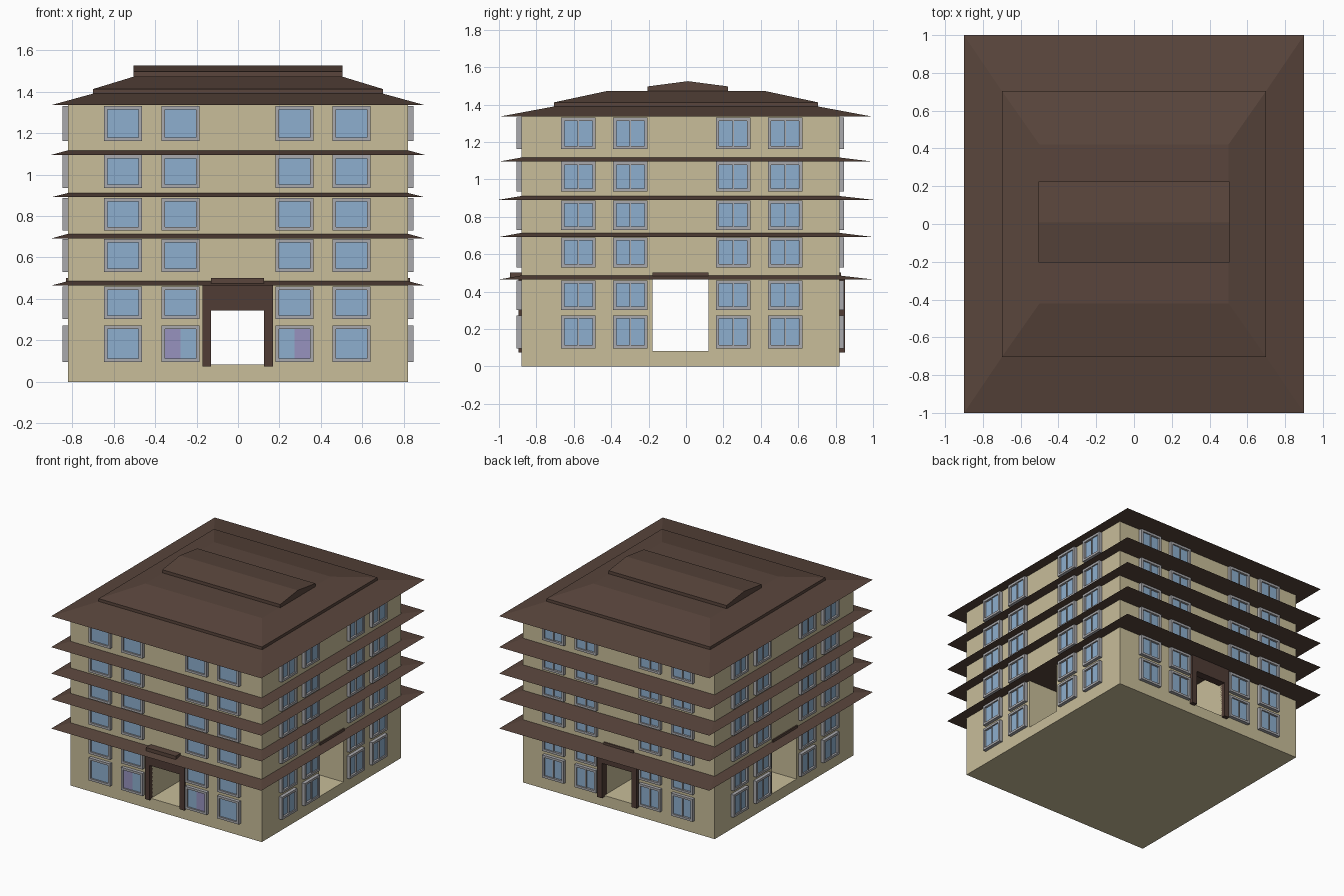
import bpy, bmesh

if "Cube" in bpy.data.objects:
    bpy.data.objects.remove(bpy.data.objects["Cube"])


def material(name, rgb):
    m = bpy.data.materials.new(name)
    m.diffuse_color = (*rgb, 1)
    m.use_nodes = True
    m.node_tree.nodes["Principled BSDF"].inputs["Base Color"].default_value = m.diffuse_color
    return m


WALL = material("wall_tan", (0.58, 0.51, 0.32))
ROOF = material("roof_brown", (0.10, 0.06, 0.045))
ARCH = material("arch_brown", (0.08, 0.045, 0.035))
FRAME = material("frame_grey", (0.40, 0.40, 0.42))
GLASS = material("glass_blue", (0.27, 0.43, 0.62))
CURTAIN = material("curtain_purple", (0.31, 0.29, 0.52))


def add_frustum(bm, r0, z0, r1, z1):
    """Rectangles are (x0, x1, y0, y1)."""
    rings = []
    for (xa, xb, ya, yb), z in ((r0, z0), (r1, z1)):
        rings.append([bm.verts.new((x, y, z)) for x, y in
                      ((xa, ya), (xb, ya), (xb, yb), (xa, yb))])
    lo, hi = rings
    bm.faces.new(lo[::-1])
    bm.faces.new(hi)
    for i in range(4):
        j = (i + 1) % 4
        bm.faces.new((lo[i], lo[j], hi[j], hi[i]))


def build(name, mat, pieces):
    bm = bmesh.new()
    for p in pieces:
        add_frustum(bm, *p)
    bmesh.ops.recalc_face_normals(bm, faces=bm.faces)
    me = bpy.data.meshes.new(name)
    bm.to_mesh(me)
    bm.free()
    if mat:
        me.materials.append(mat)
    ob = bpy.data.objects.new(name, me)
    bpy.context.scene.collection.objects.link(ob)
    return ob


def box(x0, x1, y0, y1, z0, z1):
    r = (min(x0, x1), max(x0, x1), min(y0, y1), max(y0, y1))
    return (r, z0, r, z1)


# Walls with two crossing ground-level passages
BODY = (-0.82, 0.82, -0.88, 0.82)
walls = build("walls", WALL, [(BODY, 0, BODY, 1.34)])
for name, b in (("passage_cutter_front", box(-0.13, 0.127, -1.2, 1.2, 0.085, 0.473)),
                ("passage_cutter_side", box(-1.2, 1.2, -0.18, 0.12, 0.083, 0.475))):
    cutter = build(name, None, [b])
    cutter.hide_render = True
    cutter.hide_viewport = True
    mod = walls.modifiers.new(name, "BOOLEAN")
    mod.operation = "DIFFERENCE"
    mod.solver = "EXACT"
    mod.object = cutter

# Sloped eaves between floors
EAVE = (-0.9, 0.9, -1.0, 1.0)
for i, (z0, z1) in enumerate(((0.465, 0.486), (0.692, 0.714), (0.891, 0.911), (1.095, 1.117))):
    build(f"eave_{i + 1}", ROOF, [(EAVE, z0, BODY, z1)])

# Stepped hip roof
MID = (-0.7, 0.7, -0.705, 0.705)
TOP = (-0.5, 0.5, -0.42, 0.42)
CAP = (-0.505, 0.505, -0.205, 0.225)
RIDGE = (-0.505, 0.505, 0.009, 0.011)
build("roof_lower", ROOF, [(EAVE, 1.335, MID, 1.39)])
build("roof_middle", ROOF, [(MID, 1.385, MID, 1.412), (MID, 1.412, TOP, 1.473)])
build("roof_ridge", ROOF, [(CAP, 1.47, CAP, 1.497), (CAP, 1.497, RIDGE, 1.525)])

# Small caps above the passages
build("passage_caps", ROOF, [box(-0.13, 0.125, -0.94, 0.83, 0.47, 0.502),
                             box(-0.83, 0.83, -0.18, 0.12, 0.475, 0.502)])

# Entrance surrounds on front and back
for name, ya, yb in (("front_entrance", -0.895, -0.85), ("back_entrance", 0.79, 0.85)):
    build(name, ARCH, [box(-0.172, -0.13, ya, yb, 0.075, 0.48),
                       box(0.125, 0.168, ya, yb, 0.075, 0.48),
                       box(-0.13, 0.125, ya, yb, 0.345, 0.48)])

# Windows: four per floor, six floors, on every side
FLOORS = ((0.097, 0.272), (0.303, 0.46), (0.53, 0.69), (0.73, 0.887), (0.935, 1.095), (1.162, 1.33))
X_POS = (-0.555, -0.277, 0.272, 0.548)
Y_POS = (-0.575, -0.297, 0.252, 0.53)


def front(u0, u1, d0, d1, z0, z1):
    return box(u0, u1, -0.88 - d0, -0.88 - d1, z0, z1)


def back(u0, u1, d0, d1, z0, z1):
    return box(u0, u1, 0.82 + d0, 0.82 + d1, z0, z1)


def right(u0, u1, d0, d1, z0, z1):
    return box(0.82 + d0, 0.82 + d1, u0, u1, z0, z1)


def left(u0, u1, d0, d1, z0, z1):
    return box(-0.82 - d0, -0.82 - d1, u0, u1, z0, z1)


for side, place, centres, split in (("front", front, X_POS, False), ("back", back, X_POS, True),
                                    ("right", right, Y_POS, True), ("left", left, Y_POS, True)):
    frames, panes = [], []
    for c in centres:
        for z0, z1 in FLOORS:
            a, b, t, d = c - 0.092, c + 0.092, 0.017, 0.026
            frames += [place(a, a + t, -0.005, d, z0, z1), place(b - t, b, -0.005, d, z0, z1),
                       place(a + t, b - t, -0.005, d, z0, z0 + t),
                       place(a + t, b - t, -0.005, d, z1 - t, z1)]
            lo, hi = z0 + t, z1 - t
            if split:
                # one sliding pane sits ahead of the other
                frames.append(place(c - 0.004, c + 0.004, -0.005, 0.022, lo, hi))
                panes += [place(a + t, c, -0.005, 0.010, lo, hi), place(c, b - t, -0.005, 0.016, lo, hi)]
            else:
                panes.append(place(a + t, b - t, -0.005, 0.014, lo, hi))
    build(f"{side}_window_frames", FRAME, frames)
    build(f"{side}_window_glass", GLASS, panes)

# Purple curtains beside the front entrance
build("front_curtains", CURTAIN, [front(-0.352, -0.277, 0.01, 0.016, 0.114, 0.255),
                                  front(0.272, 0.347, 0.01, 0.016, 0.114, 0.255)])
